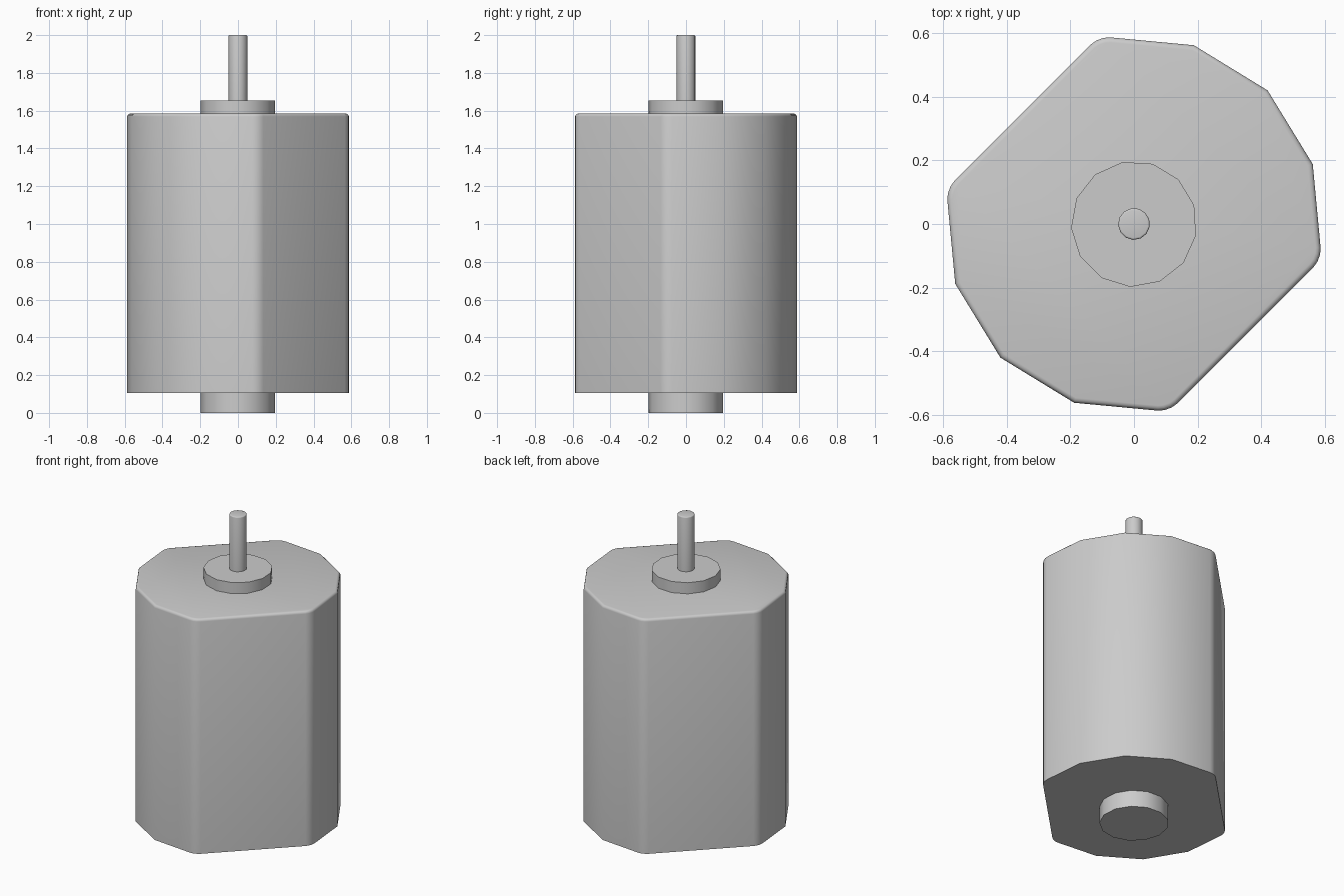
import bpy, bmesh, math

cube = bpy.data.objects.get("Cube")
if cube:
    bpy.data.objects.remove(cube, do_unlink=True)

# Single metal colour
metal = bpy.data.materials.new("grey metal")
metal.use_nodes = True
COLOUR = (0.6, 0.6, 0.6, 1)
metal.diffuse_color = COLOUR
metal.node_tree.nodes["Principled BSDF"].inputs["Base Color"].default_value = COLOUR


def prism(name, outline, z0, z1, top_bevel=0, is_corner=None, corner_bevel=0):
    """Extrude an outline upward, round chosen upright edges, then the top rim."""
    bm = bmesh.new()
    base = bm.faces.new([bm.verts.new((x, y, z0)) for x, y in outline])
    top = bmesh.ops.extrude_face_region(bm, geom=[base], use_keep_orig=True)["geom"]
    for v in top:
        if isinstance(v, bmesh.types.BMVert):
            v.co.z = z1
    bmesh.ops.recalc_face_normals(bm, faces=bm.faces)
    if is_corner:
        uprights = [e for e in bm.edges
                    if abs(e.verts[0].co.z - e.verts[1].co.z) > 0.01 and is_corner(e.verts[0].co)]
        bmesh.ops.bevel(bm, geom=uprights, offset=corner_bevel, segments=3,
                        profile=0.5, affect='EDGES')
    if top_bevel:
        rim = [e for e in bm.edges if all(abs(v.co.z - z1) < 1e-4 for v in e.verts)]
        bmesh.ops.bevel(bm, geom=rim, offset=top_bevel, segments=3,
                        profile=0.5, affect='EDGES')
    mesh = bpy.data.meshes.new(name)
    bm.to_mesh(mesh)
    bm.free()
    mesh.materials.append(metal)
    obj = bpy.data.objects.new(name, mesh)
    bpy.context.collection.objects.link(obj)
    bpy.ops.object.select_all(action='DESELECT')
    obj.select_set(True)
    bpy.context.view_layer.objects.active = obj
    bpy.ops.object.shade_smooth_by_angle(angle=math.radians(40))
    return obj


def ring(radius, sides=13, start=math.radians(100.4)):
    steps = [start + i * math.tau / sides for i in range(sides)]
    return [(radius * math.cos(a), radius * math.sin(a)) for a in steps]


# Motor can: a round body with two opposite diagonal flats
half = [(0.59, -0.11), (0.562, 0.188), (0.42, 0.42), (0.188, 0.562), (-0.11, 0.59)]
outline = half + [(-x, -y) for x, y in half]
prism("motor_can", outline, 0.105, 1.585, 0.016,
      lambda co: co.x * co.y < 0 and abs(abs(co.x) - abs(co.y)) > 0.45, 0.035)

# Bearing collars and output shaft
prism("rear_bearing", ring(0.198), 0, 0.105)
prism("front_bearing", ring(0.198), 1.585, 1.655)
prism("shaft", ring(0.05), 1.655, 2, 0.006)
